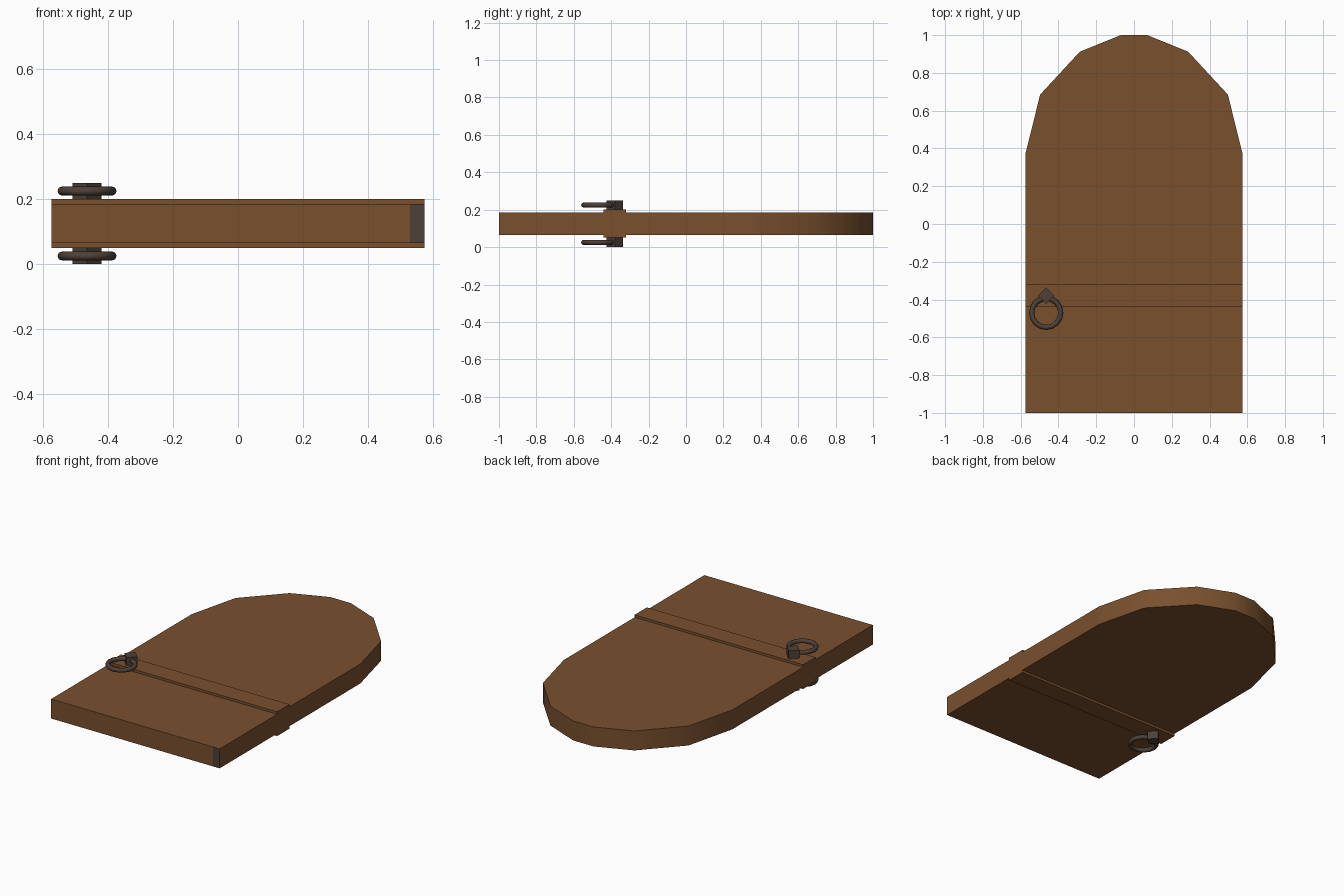
import bpy, bmesh, math
from mathutils import Vector

if "Cube" in bpy.data.objects:
    bpy.data.objects.remove(bpy.data.objects["Cube"])

MID = 0.125  # mid-plane of the door, mirrored in z


def material(name, rgb):
    m = bpy.data.materials.new(name)
    m.diffuse_color = (*rgb, 1)
    m.use_nodes = True
    m.node_tree.nodes["Principled BSDF"].inputs["Base Color"].default_value = m.diffuse_color
    return m


wood = material("brown_wood", (0.19, 0.08, 0.027))
iron = material("dark_iron", (0.075, 0.053, 0.040))


def prism(name, outline, z0, z1, mat):
    """Extrude an xy outline from z0 to z1."""
    bm = bmesh.new()
    face = bm.faces.new([bm.verts.new((x, y, z0)) for x, y in outline])
    res = bmesh.ops.extrude_face_region(bm, geom=[face])
    verts = [g for g in res["geom"] if isinstance(g, bmesh.types.BMVert)]
    bmesh.ops.translate(bm, verts=verts, vec=(0, 0, z1 - z0))
    bmesh.ops.recalc_face_normals(bm, faces=bm.faces)
    me = bpy.data.meshes.new(name)
    bm.to_mesh(me)
    bm.free()
    me.materials.append(mat)
    ob = bpy.data.objects.new(name, me)
    bpy.context.collection.objects.link(ob)
    return ob


def smooth(ob, degrees):
    bpy.ops.object.select_all(action="DESELECT")
    ob.select_set(True)
    bpy.context.view_layer.objects.active = ob
    bpy.ops.object.shade_smooth_by_angle(angle=math.radians(degrees))


# Arched door slab, with one extra point for the iron patch on the foot
right = [(0.575, -1), (0.575, 0.35), (0.575, 0.37), (0.497, 0.685),
         (0.287, 0.912), (0.07, 1.0)]
outline = [(0.53, -1)] + right + [(-x, y) for x, y in reversed(right)]
slab = prism("door_slab", outline, 0.065, 0.185, wood)
slab.data.materials.append(iron)
for p in slab.data.polygons:
    if p.normal.y < -0.9 and p.center.x > 0.53:
        p.material_index = 1
smooth(slab, 35)

# Cross battens, knocker mounts and rings on both faces
HX, HY, R = -0.465, -0.38, 0.044
for side, s in (("top", 1), ("bottom", -1)):
    def z(d):
        return MID + s * d
    prism("batten_" + side,
          [(-0.575, -0.44), (0.575, -0.44), (0.575, -0.32), (-0.575, -0.32)],
          *sorted((z(0.060), z(0.075))), wood)
    prism("knocker_mount_" + side,
          [(HX, HY - R), (HX + R, HY), (HX, HY + R), (HX - R, HY)],
          *sorted((z(0.075), z(0.125))), iron)
    bpy.ops.mesh.primitive_torus_add(
        major_segments=16, minor_segments=8, major_radius=0.077,
        minor_radius=0.014, location=(HX, -0.47, z(0.100)))
    ring = bpy.context.object
    ring.name = "knocker_ring_" + side
    ring.data.materials.append(iron)
    smooth(ring, 60)
